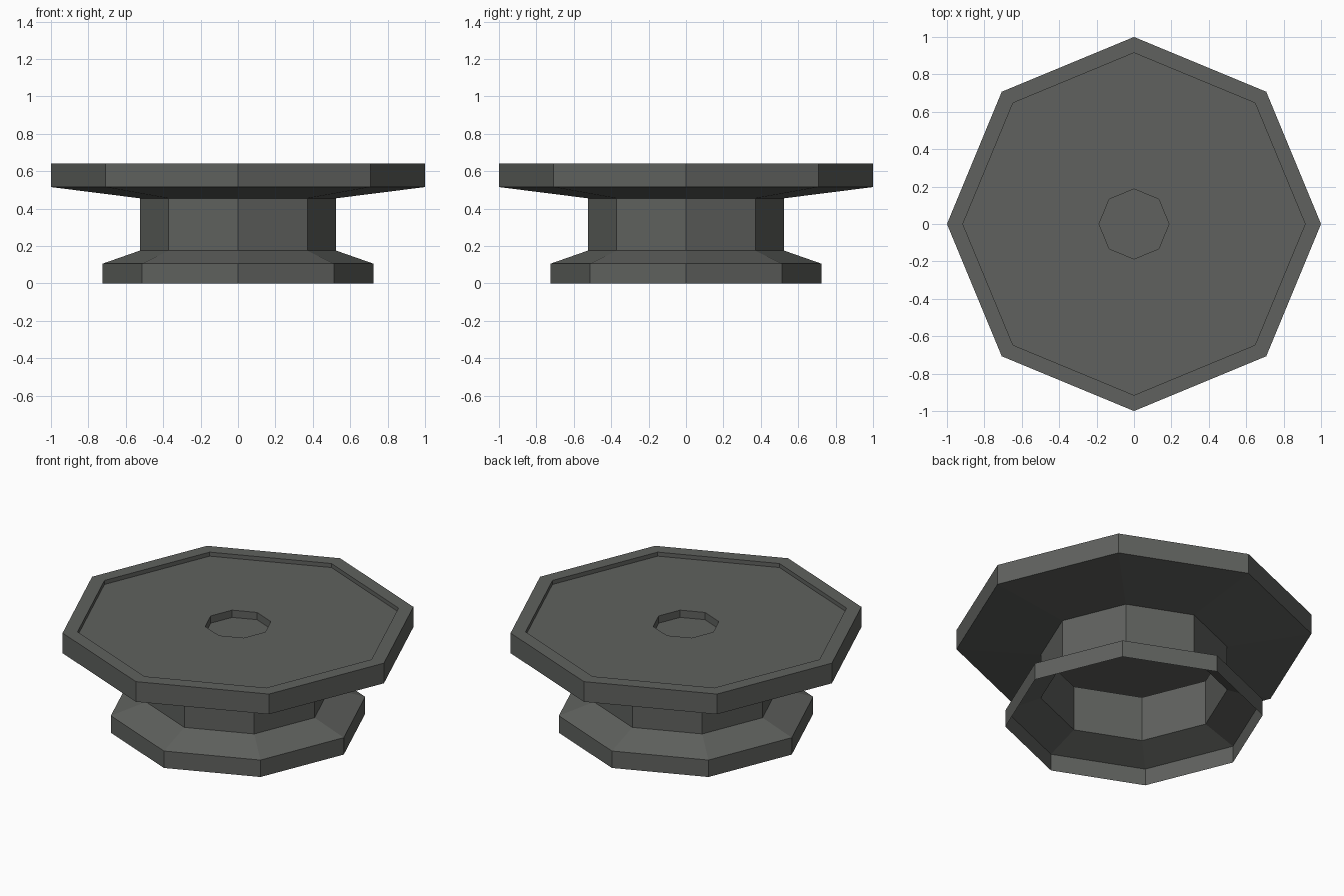
import bpy, bmesh, math

if "Cube" in bpy.data.objects:
    bpy.data.objects.remove(bpy.data.objects["Cube"])

SIDES = 8

# One dark grey for the whole piece
grey = bpy.data.materials.new("dark_grey")
grey.diffuse_color = (0.115, 0.12, 0.112, 1.0)
grey.use_nodes = True
grey.node_tree.nodes["Principled BSDF"].inputs["Base Color"].default_value = grey.diffuse_color

# Profile (radius, height): open foot, flare, column, underside, rim,
# recessed top, then the shallow centre socket
profile = [
    (0.725, 0.0), (0.725, 0.105),
    (0.525, 0.175), (0.525, 0.455),
    (1.0, 0.515), (1.0, 0.64),
    (0.915, 0.64), (0.915, 0.615),
    (0.187, 0.615), (0.187, 0.57),
]


def lathe(name, points, material):
    """Turn a profile into an eight-sided shell, closed at its last ring."""
    bm = bmesh.new()
    rings = []
    for r, z in points:
        angles = [2 * math.pi * i / SIDES for i in range(SIDES)]
        rings.append([bm.verts.new((r * math.cos(a), r * math.sin(a), z)) for a in angles])
    for low, high in zip(rings, rings[1:]):
        for i in range(SIDES):
            j = (i + 1) % SIDES
            bm.faces.new((low[i], low[j], high[j], high[i]))
    bm.faces.new(rings[-1])
    mesh = bpy.data.meshes.new(name)
    bm.to_mesh(mesh)
    bm.free()
    mesh.materials.append(material)
    obj = bpy.data.objects.new(name, mesh)
    bpy.context.collection.objects.link(obj)
    return obj


# Pedestal with its round top
lathe("pedestal_table", profile, grey)
